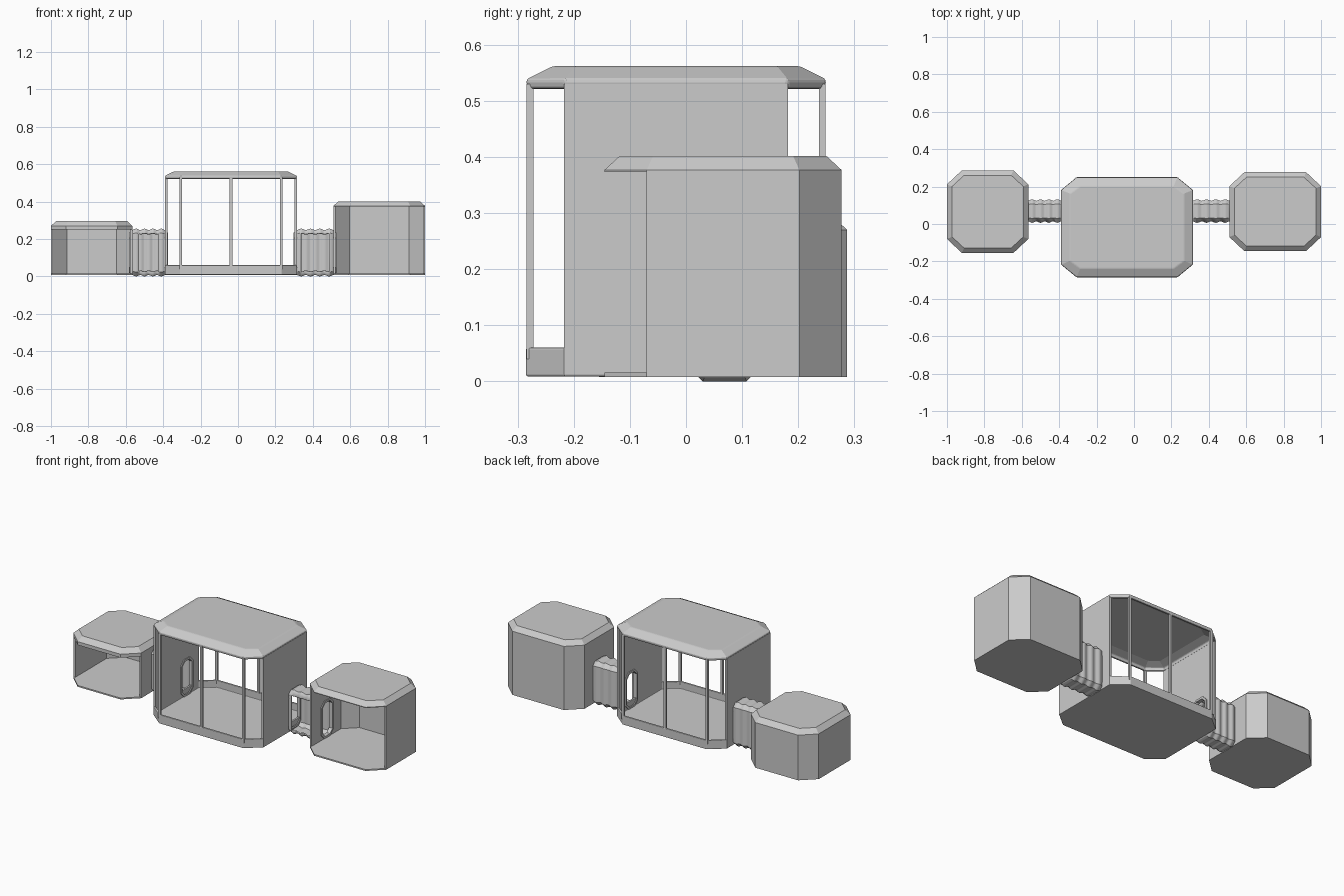
import bpy, bmesh, math

if "Cube" in bpy.data.objects:
    bpy.data.objects.remove(bpy.data.objects["Cube"])

T = 0.012  # wall thickness


def octagon(a0, a1, b0, b1, ca, cb, inset=0.0):
    """Chamfered rectangle, counter-clockwise, starting on the low-b edge."""
    i = inset
    ca, cb = ca - 0.586 * i, cb - 0.586 * i
    a0, a1, b0, b1 = a0 + i, a1 - i, b0 + i, b1 - i
    return [(a0 + ca, b0), (a1 - ca, b0), (a1, b0 + cb), (a1, b1 - cb),
            (a1 - ca, b1), (a0 + ca, b1), (a0, b1 - cb), (a0, b0 + cb)]


def finish(name, bm):
    bmesh.ops.recalc_face_normals(bm, faces=bm.faces)
    me = bpy.data.meshes.new(name)
    bm.to_mesh(me)
    bm.free()
    ob = bpy.data.objects.new(name, me)
    bpy.context.collection.objects.link(ob)
    return ob


def loft(name, rings, caps=True, loop=False, skip=None):
    """Skin a list of 3D rings; skip(i, j) leaves a quad out."""
    bm = bmesh.new()
    vs = [[bm.verts.new(p) for p in r] for r in rings]
    n = len(rings[0])
    pairs = list(zip(vs, vs[1:])) + ([(vs[-1], vs[0])] if loop else [])
    for i, (a, b) in enumerate(pairs):
        for j in range(n):
            if not (skip and skip(i, j)):
                k = (j + 1) % n
                bm.faces.new((a[j], a[k], b[k], b[j]))
    if caps:
        bm.faces.new(vs[0])
        bm.faces.new(vs[-1])
    return finish(name, bm)


def plan_loft(name, plan, steps):
    """Stack insets of a floor plan: steps are (z, inset)."""
    return loft(name, [[(x, y, z) for x, y in octagon(*plan, inset=i)] for z, i in steps])


def prism(name, pts, z0, z1):
    return loft(name, [[(x, y, z) for x, y in pts] for z in (z0, z1)])


def box(name, x0, x1, y0, y1, z0, z1):
    return prism(name, [(x0, y0), (x1, y0), (x1, y1), (x0, y1)], z0, z1)


def soften(ob, width):
    m = ob.modifiers.new("soft_edges", 'BEVEL')
    m.width, m.segments, m.limit_method = width, 2, 'ANGLE'
    m.angle_limit = math.radians(25)


def cut(ob, cutter):
    m = ob.modifiers.new("doorway", 'BOOLEAN')
    m.operation, m.object, m.solver = 'DIFFERENCE', cutter, 'EXACT'


# doorway outline shared by all four doors
DOOR = (0.025, 0.113, 0.03, 0.222, 0.022, 0.022)


def door_ring(x, grow):
    return [(x, y, z) for y, z in octagon(*DOOR, inset=-grow)]


def door_cutter(name, x0, x1):
    ob = loft(name, [door_ring(x0, 0), door_ring(x1, 0)])
    ob.hide_render = True
    ob.hide_viewport = False
    ob.display_type = 'WIRE'
    return ob


left_cut = door_cutter("left_door_cutter", -0.62, -0.33)
right_cut = door_cutter("right_door_cutter", 0.25, 0.56)


def door_frame(name, x):
    h = 0.011
    loft(name, [door_ring(x - h, 0), door_ring(x - h, 0.012),
                door_ring(x + h, 0.012), door_ring(x + h, 0)], caps=False, loop=True)


# small side pods: floor, walls open to the front, chamfered roof
def side_pod(name, plan, wall_top, lip, top, inset, cutter):
    plan_loft(name + "_floor", plan, [(0.008, 0), (0.016, 0)])
    outer = octagon(*plan)[2:]
    inner = octagon(*plan, inset=T)[2:]
    outer, inner = outer, inner
    inner[0] = (inner[0][0], outer[0][1])
    inner[-1] = (inner[-1][0], outer[-1][1])
    walls = prism(name + "_walls", outer + inner[::-1], 0.01, wall_top)
    cut(walls, cutter)
    plan_loft(name + "_roof", plan,
              [(top - 0.008, inset + 0.006), (wall_top - lip, 0.008),
               (wall_top - lip, 0), (wall_top, 0), (top, inset)])


side_pod("left_pod", (-1.0, -0.565, -0.155, 0.287, 0.08, 0.075), 0.27, 0.02, 0.296, 0.027, left_cut)
side_pod("right_pod", (0.51, 1.0, -0.145, 0.277, 0.08, 0.075), 0.377, 0.004, 0.402, 0.027, right_cut)

# tall middle pod: tray base and shell roof
MID = (-0.39, 0.315, -0.285, 0.25, 0.083, 0.068)
base = plan_loft("middle_base", MID,
                 [(0.02, T), (0.06, T), (0.06, 0), (0.009, 0)])
roof = plan_loft("middle_roof", MID,
                 [(0.552, 0.058), (0.536, 0.014), (0.521, 0.014), (0.521, 0.003),
                  (0.538, 0), (0.562, 0.048)])
soften(base, 0.003)
soften(roof, 0.005)

# solid end walls with doorways
for side, x, cutter in (("left", -0.39, left_cut), ("right", 0.315 - T, right_cut)):
    wall = box("middle_%s_wall" % side, x, x + T, -0.217, 0.182, 0.012, 0.53)
    cut(wall, cutter)

# slim window posts, front and back
for side, y in (("front", -0.278), ("back", 0.243)):
    for k, x in enumerate((-0.306, -0.0375, 0.231)):
        box("%s_post_%d" % (side, k + 1), x - 0.007, x + 0.007, y - 0.006, y + 0.006, 0.04, 0.53)

for name, x in (("left_pod_door_frame", -0.571), ("middle_left_door_frame", -0.384),
                ("middle_right_door_frame", 0.309), ("right_pod_door_frame", 0.516)):
    door_frame(name, x)


# corrugated tunnels with an open front window
def tunnel(name, x0, x1, margin):
    steps, ridges = 24, 4
    rings = []
    for i in range(steps + 1):
        u = i / steps
        dip = 0.004 * (1 + math.cos(2 * math.pi * ridges * u))
        sec = octagon(0.006, 0.132, 0.0, 0.256, 0.024, 0.024, inset=dip)
        rings.append([(x0 + (x1 - x0) * u, y, z) for y, z in sec])
    # edge 6 of the section is the flat side facing the front
    ob = loft(name, rings, caps=False,
              skip=lambda i, j: j == 6 and margin <= i < steps - margin)
    m = ob.modifiers.new("thickness", 'SOLIDIFY')
    m.thickness, m.offset = 0.006, -1
    bpy.context.view_layer.objects.active = ob
    ob.select_set(True)
    bpy.ops.object.shade_smooth_by_angle(angle=math.radians(35))
    ob.select_set(False)


tunnel("left_tunnel", -0.567, -0.388, 5)
tunnel("right_tunnel", 0.313, 0.512, 3)
